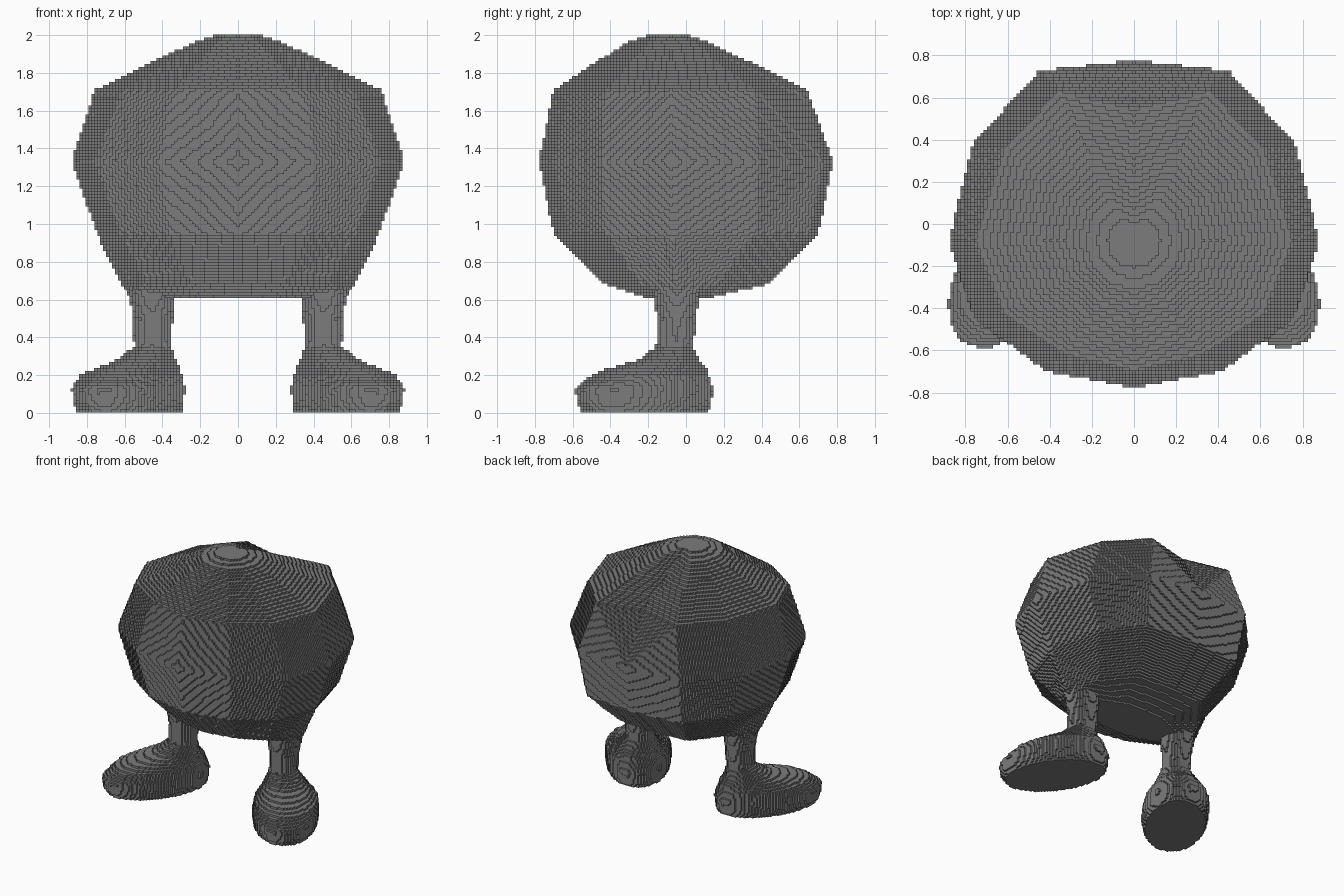
import bpy, bmesh, math

cube = bpy.data.objects.get("Cube")
if cube:
    bpy.data.objects.remove(cube)

CELL = 2 / 127.5   # edge length of one block

grey = bpy.data.materials.new("plain_grey")
grey.use_nodes = True
grey.diffuse_color = (0.2, 0.2, 0.2, 1)
grey.node_tree.nodes["Principled BSDF"].inputs["Base Color"].default_value = (0.2, 0.2, 0.2, 1)


def loft(name, rings, depth):
    """Skin closed rings, cap both ends and turn the solid into small blocks."""
    bm = bmesh.new()
    loops = [[bm.verts.new(p) for p in ring] for ring in rings]
    n = len(loops[0])
    for low, high in zip(loops, loops[1:]):
        for i in range(n):
            j = (i + 1) % n
            bm.faces.new((low[i], low[j], high[j], high[i]))
    bm.faces.new(loops[0])
    bm.faces.new(loops[-1])
    bmesh.ops.triangulate(bm, faces=bm.faces[:])
    bmesh.ops.recalc_face_normals(bm, faces=bm.faces[:])
    mesh = bpy.data.meshes.new(name)
    bm.to_mesh(mesh)
    bm.free()
    mesh.materials.append(grey)
    obj = bpy.data.objects.new(name, mesh)
    bpy.context.collection.objects.link(obj)
    size = max(max(p[a] for r in rings for p in r) - min(p[a] for r in rings for p in r)
               for a in range(3))
    blocks = obj.modifiers.new("blocks", 'REMESH')
    blocks.mode = 'BLOCKS'
    blocks.octree_depth = depth
    blocks.scale = size / (CELL * 2 ** depth)
    blocks.use_remove_disconnected = False
    return obj


def mirrored(z, half):
    """Ring from its +x half, listed from back centre to front centre."""
    return [(x, y, z) for x, y in half] + [(-x, y, z) for x, y in half[-2:0:-1]]


def disc(z, radius, back):
    half = [(radius * math.sin(i * math.pi / 6), -0.08 + radius * math.cos(i * math.pi / 6))
            for i in range(7)]
    half[0] = (0, back)
    return mirrored(z, half)


# Faceted body: wide waist, raised back corners, shallow valley behind the crown
body_rings = [
    mirrored(0.61, [(0, .12), (.2, .1), (.4, .02), (.57, -.04), (.4, -.12), (.2, -.2), (0, -.22)]),
    mirrored(0.68, [(0, .43), (.3, .4), (.48, .17), (.62, -.05), (.5, -.25), (.25, -.38), (0, -.43)]),
    mirrored(0.95, [(0, .7), (.42, .66), (.64, .37), (.75, -.07), (.63, -.43), (.36, -.62), (0, -.7)]),
    mirrored(1.33, [(0, .78), (.45, .73), (.77, .38), (.88, -.08), (.76, -.45), (.42, -.7), (0, -.78)]),
    mirrored(1.71, [(0, .55), (.36, .64), (.62, .37), (.76, -.08), (.62, -.43), (.34, -.62), (0, -.7)]),
    disc(1.965, 0.23, 0.07),
    disc(2.0, 0.11, 0.0),
]
loft("body", body_rings, 7)

# Legs with splayed, rounded feet: height, centre x, centre y, length, width
leg_sections = [
    (0.0, .575, -.215, .375, .218),
    (0.05, .58, -.22, .4, .235),
    (0.13, .582, -.222, .41, .24),
    (0.2, .565, -.19, .345, .23),
    (0.235, .535, -.155, .29, .19),
    (0.28, .485, -.09, .165, .15),
    (0.35, .45, -.06, .1, .1),
    (0.5, .45, -.05, .105, .105),
    (0.68, .46, -.05, .13, .13),
]


def leg(name, side):
    ux, uy = 0.55, -0.835
    rings = []
    for z, cx, cy, length, width in leg_sections:
        ring = []
        for i in range(24):
            t = i * math.tau / 24
            a, b = length * math.cos(t), width * math.sin(t)
            ring.append((side * (cx + ux * a - uy * b), cy + uy * a + ux * b, z))
        rings.append(ring)
    loft(name, rings, 6)


leg("left_leg", 1)
leg("right_leg", -1)
